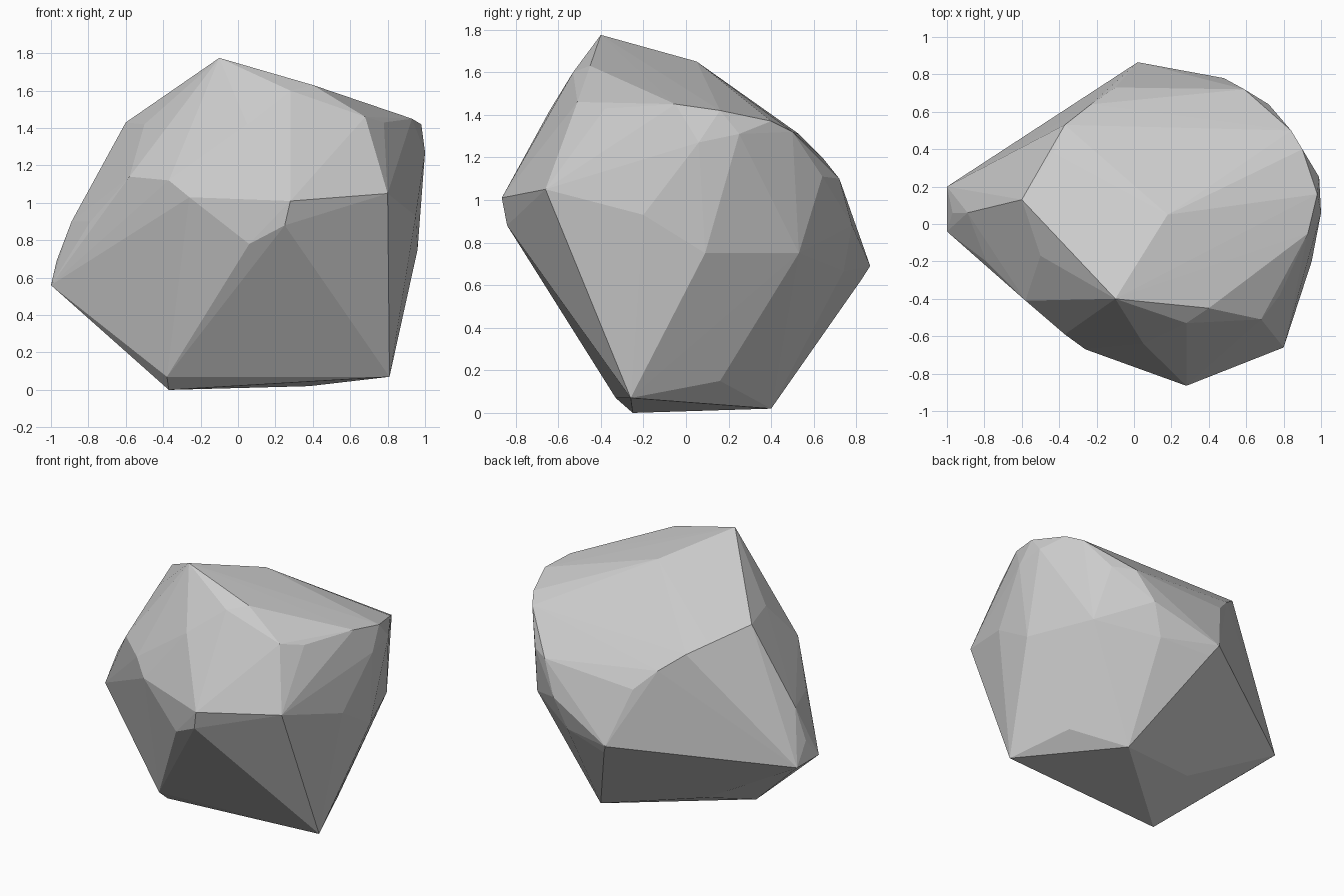
import bpy, bmesh

# Corner points of the boulder, grouped by region
base = [(-.37, -.25, 0), (-.38, -.33, .07), (.81, -.26, .07), (.38, .40, .02),
        (-.29, .18, .155), (.67, .16, .15)]
crown = [(-.10, -.40, 1.775), (.18, .05, 1.65), (.40, -.45, 1.63), (.28, -.53, 1.60),
         (-.60, .13, 1.43), (-.43, .38, 1.365), (-.37, .53, 1.31), (-.23, .64, 1.20),
         (-.10, .73, 1.07), (.59, .72, 1.10), (.72, .64, 1.11), (.84, .50, 1.32),
         (.90, .40, 1.37), (.98, .16, 1.42), (.93, -.05, 1.45), (.78, -.38, 1.43),
         (.68, -.51, 1.46)]
front = [(.28, -.865, 1.01), (.80, -.66, 1.05), (.25, -.84, .88), (.06, -.77, .78),
         (-.26, -.67, 1.03), (-.37, -.59, 1.12), (-.58, -.41, 1.14), (.05, -.64, 1.42)]
left = [(-1, -.04, .56), (-1, .20, .56), (-.95, -.07, .56), (-.97, .06, .69),
        (-.89, .06, .90), (-.79, -.20, .90), (-.50, -.17, 1.42)]
back = [(.02, .865, .69), (.06, .82, .62), (.40, .74, .665), (.48, .78, .88)]
right = [(1, .06, 1.27), (.99, .25, 1.31), (.96, .09, .75), (.95, -.20, .93),
         (.87, .32, .885), (.79, .47, .84), (.78, .53, .75)]

# Boulder: faceted convex stone wrapped around the corner points
bm = bmesh.new()
for region in (base, crown, front, left, back, right):
    for p in region:
        bm.verts.new(p)
bmesh.ops.convex_hull(bm, input=bm.verts[:])
loose = [v for v in bm.verts if not v.link_faces]
bmesh.ops.delete(bm, geom=loose, context='VERTS')
bmesh.ops.recalc_face_normals(bm, faces=bm.faces[:])

mesh = bpy.data.meshes.new("boulder")
bm.to_mesh(mesh)
bm.free()
bpy.context.collection.objects.link(bpy.data.objects.new("boulder", mesh))
